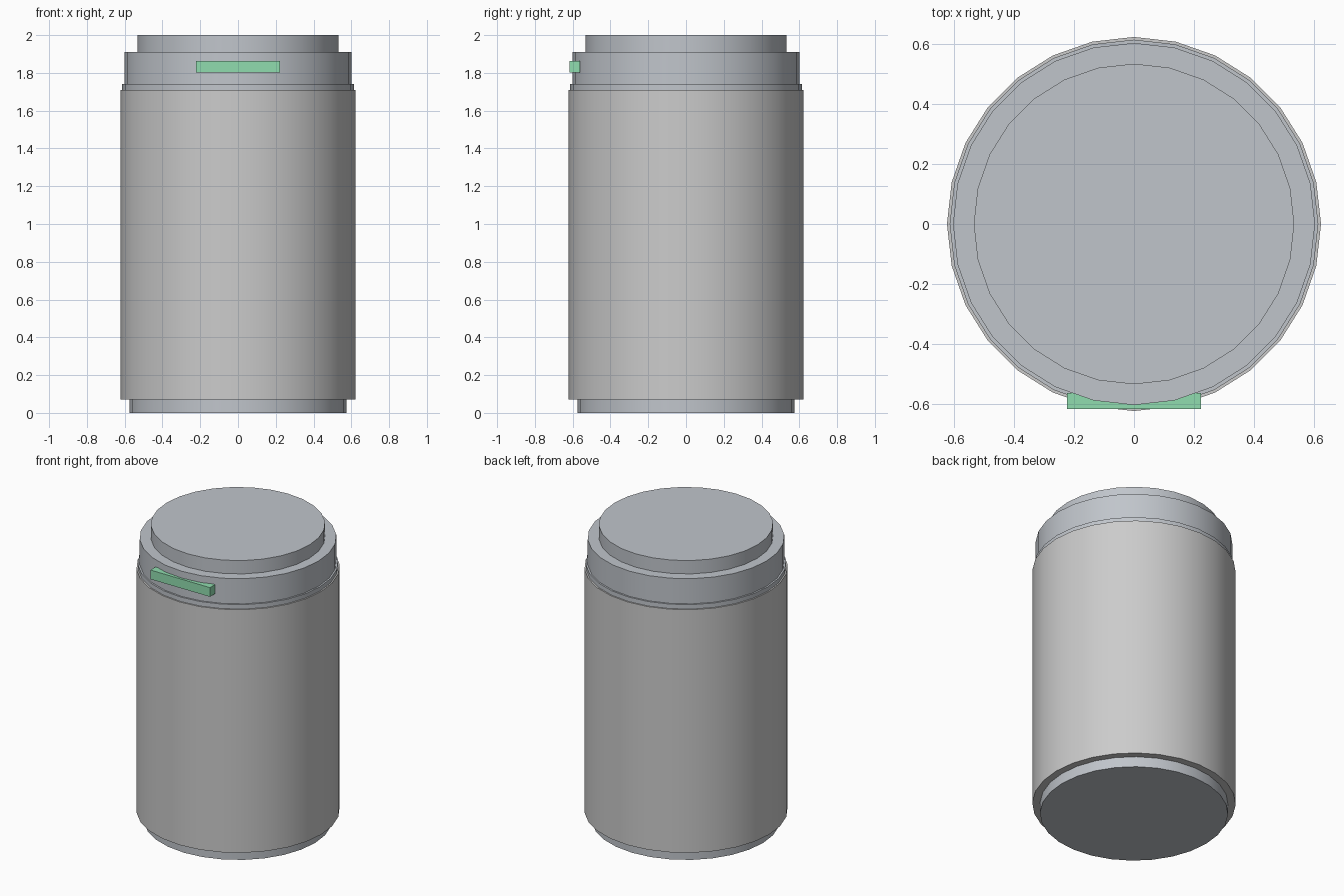
import bpy
from math import radians

if "Cube" in bpy.data.objects:
    bpy.data.objects.remove(bpy.data.objects["Cube"])

SIDES = 28


def material(name, rgb):
    mat = bpy.data.materials.new(name)
    mat.diffuse_color = (*rgb, 1.0)
    mat.use_nodes = True
    mat.node_tree.nodes["Principled BSDF"].inputs["Base Color"].default_value = mat.diffuse_color
    return mat


metal = material("blue_grey_metal", (0.53, 0.56, 0.60))
green = material("green", (0.28, 0.72, 0.43))


def drum(name, radius, z0, z1, mat=None):
    # the quarter turn of 28 sides puts vertices on both the x and y axes
    bpy.ops.mesh.primitive_cylinder_add(
        vertices=SIDES, radius=radius, depth=z1 - z0,
        location=(0, 0, (z0 + z1) / 2))
    obj = bpy.context.object
    obj.name = name
    bpy.ops.object.shade_smooth_by_angle(angle=radians(30))
    if mat:
        obj.data.materials.append(mat)
    return obj


# Stacked canister sections, bottom to top
drum("base_ring", 0.575, 0.0, 0.07, metal)
drum("body", 0.622, 0.07, 1.71)
drum("collar", 0.613, 1.71, 1.74, metal)
drum("neck", 0.602, 1.74, 1.91, metal)
drum("lid", 0.533, 1.91, 2.0, metal)

# Indicator bar set into the front of the neck
bpy.ops.mesh.primitive_cube_add(size=1, location=(0, -0.589, 1.833))
bar = bpy.context.object
bar.name = "indicator_bar"
bar.scale = (0.444, 0.054, 0.062)
bpy.ops.object.transform_apply(location=False, rotation=False, scale=True)
bar.data.materials.append(green)
